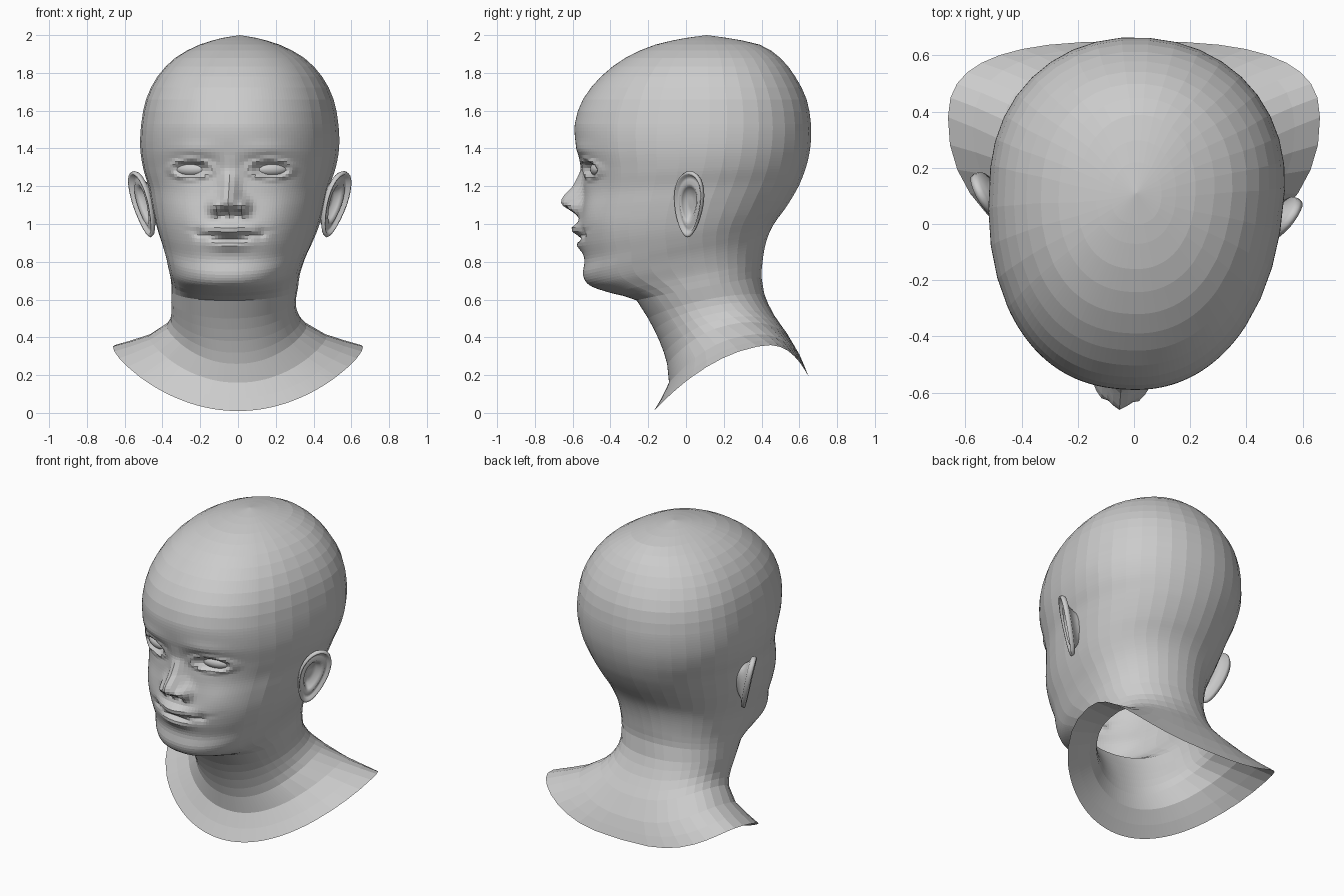
import bpy, bmesh
from math import sin, cos, pi, exp, radians, hypot, copysign
from mathutils import Vector, Matrix

if "Cube" in bpy.data.objects:
    bpy.data.objects.remove(bpy.data.objects["Cube"])

# Key rings, crown to bust rim: front z, front y, back z, back y, half width, y of widest point
KEYS = [
    (1.985, 0.0, 1.985, .22, .09, .10), (1.95, -.16, 1.95, .39, .21, .11),
    (1.88, -.32, 1.88, .50, .34, .13), (1.78, -.45, 1.78, .58, .435, .14),
    (1.66, -.545, 1.66, .64, .495, .15), (1.53, -.588, 1.53, .663, .52, .15),
    (1.40, -.578, 1.41, .66, .525, .14), (1.28, -.545, 1.31, .64, .508, .12),
    (1.18, -.54, 1.22, .607, .478, .09), (1.08, -.55, 1.15, .57, .46, .06),
    (.98, -.565, 1.08, .525, .44, .04), (.90, -.56, 1.02, .48, .42, .03),
    (.81, -.538, .97, .45, .395, .03), (.73, -.545, .92, .43, .372, .04),
    (.675, -.51, .86, .415, .355, .05), (.635, -.40, .79, .405, .34, .07),
    (.595, -.26, .72, .40, .335, .09), (.50, -.20, .63, .415, .33, .11),
    (.38, -.14, .52, .465, .335, .14), (.26, -.10, .42, .535, .37, .20),
    (.16, -.09, .31, .60, .47, .28), (.01, -.17, .19, .65, .662, .36)]
NOSE = [(1.37, 0), (1.29, .012), (1.2, .062), (1.15, .108), (1.12, .122),
        (1.095, .105), (1.07, .06), (1.035, .01), (1.01, 0)]
TURN = -4.5  # the head looks slightly to one side


def turn(co, amount=1.0):
    return Matrix.Rotation(radians(TURN * amount), 3, 'Z') @ Vector(co)


def clamp(v):
    return max(0.0, min(1.0, v))


def spline(a, b, c, d, t):
    return tuple(.5 * (2*q + (r-p)*t + (2*p-5*q+4*r-s)*t*t + (3*q-p-3*r+s)*t**3)
                 for p, q, r, s in zip(a, b, c, d))


def bump(x, z, cx, cz, sx, sz):
    return exp(-((abs(x)-cx)/sx)**2 - ((z-cz)/sz)**2)


def nose_height(z):
    for (z0, h0), (z1, h1) in zip(NOSE, NOSE[1:]):
        if z1 <= z <= z0:
            return h0 + (h1-h0)*(z0-z)/(z0-z1)
    return 0.0


# How far the face stands forward of the plain rings
def face_relief(x, z):
    d = nose_height(z) * exp(-(abs(x)/(.045 + .02*clamp((1.2-z)/.1)))**2)
    d += .05*bump(x, z, .075, 1.09, .032, .04)                 # nostril wings
    d -= .035*bump(x, z, .035, 1.055, .02, .014)               # nostrils
    d += .045*bump(x, z, 0, .972 + .3*x*x, .10, .033)          # upper lip
    d += .022*bump(x, z, 0, .885 + .5*x*x, .10, .028)          # lower lip
    d -= .028*bump(x, z, 0, .925 + .8*x*x, .14, .012)          # mouth line
    d -= .012*bump(x, z, .165, .95, .025, .03)                 # mouth corners
    d += .014*bump(x, z, .26, 1.06, .10, .09)                  # cheeks
    d += .010*bump(x, z, .20, 1.395, .12, .04)                 # brows
    d -= .022*bump(x, z, .17, 1.30, .09, .06)                  # sockets
    e = hypot((abs(x)-.21)/.09, (z-1.29)/.04)
    d += .014*exp(-((e-1.25)/.28)**2) - .02*exp(-(e/.85)**4)   # eyelids
    return d


def make_object(name, bm, smooth=False):
    bmesh.ops.recalc_face_normals(bm, faces=bm.faces[:])
    me = bpy.data.meshes.new(name)
    bm.to_mesh(me)
    bm.free()
    for p in me.polygons:
        p.use_smooth = smooth
    ob = bpy.data.objects.new(name, me)
    bpy.context.collection.objects.link(ob)
    return ob


def bridge(bm, a, b):
    n = len(a)
    for i in range(n):
        bm.faces.new((a[i], a[(i+1) % n], b[(i+1) % n], b[i]))


# Head, neck and bust shell
def build_head():
    half = [radians(52)*i/24 for i in range(24)]
    half += [radians(52) + radians(128)*i/13 for i in range(14)]
    angles = half + [-t for t in reversed(half[1:-1])]
    rings = []
    last = len(KEYS) - 1
    for i in range(last):
        a, b, c, d = (KEYS[max(0, min(last, j))] for j in (i-1, i, i+1, i+2))
        step = .018 if .6 < c[0] < 1.42 else .075
        n = max(1, round(hypot(b[0]-c[0], b[1]-c[1])/step))
        n = min(n, 7)
        rings += [spline(a, b, c, d, k/n) for k in range(n)]
    rings.append(KEYS[-1])
    bm = bmesh.new()
    top = bm.verts.new(turn((0, .11, 2.0)))
    prev = None
    for zf, yf, zb, yb, w, ym in rings:
        shoulder = clamp(1 - zf/.58)
        lift = .225*shoulder
        loop = []
        for t in angles:
            s, c = sin(t), cos(t)
            front = c > 0
            n = 2.25 - .25*shoulder if front else 2.1 + .7*shoulder
            x = w*copysign(abs(s)**(2/n), s)
            if abs(s) < 1e-6:
                x = 0
            reach = (ym-yf) if front else (yb-ym)
            y = ym - copysign(reach*abs(c)**(2/n), c)
            z = zf + (zb-zf)*(y-yf)/(yb-yf) + lift*s*s
            if front and zf > .62:
                y -= face_relief(x, z)
            co = turn((x, y, z), clamp((zf-.3)/.3))
            co.x -= .03*exp(-((zf-.5)/.2)**2)
            loop.append(bm.verts.new(co))
        if prev:
            bridge(bm, prev, loop)
        else:
            for i in range(len(loop)):
                bm.faces.new((top, loop[i], loop[(i+1) % len(loop)]))
        prev = loop
    make_object("head_and_neck", bm)


# Ear: rings from the hollow out to the curled rim, then back to the root
def build_ear(side, name):
    U = Vector((.5, .86, 0)).normalized()
    V = Vector((.25, .05, .97)).normalized()
    N = U.cross(V).normalized()
    centre = Vector((.512, .055, 1.105))
    profile = [(.15, -.035, -.01), (.38, -.035, -.01), (.5, -.012, -.005),
               (.62, .004, 0), (.74, -.008, 0), (.84, -.006, 0), (.9, .014, 0),
               (.97, .016, 0), (1.0, 0, 0), (.95, -.016, 0),
               (.72, -.026, -.015), (.5, -.06, -.03), (.42, -.10, -.035)]
    count = 28
    bm = bmesh.new()
    prev = None
    for r, depth, shift in profile:
        loop = []
        for i in range(count):
            a = 2*pi*i/count
            u = .09*(1 + .25*sin(a))*cos(a)*r + shift
            v = .182*sin(a)*r
            # the rim fades into the flat lobe and the cheek side
            k = depth if depth < 0 else depth*(.45 + .55*clamp(.5 + sin(a)*.6 + cos(a)*.5))
            p = centre + U*u + V*v + N*k
            p.x *= side
            loop.append(bm.verts.new(turn(p)))
        if prev:
            bridge(bm, prev, loop)
        else:
            bm.faces.new(loop)
        prev = loop
    make_object(name, bm, True)


# Eyeball set behind the lids
def build_eye(side, name):
    bm = bmesh.new()
    bmesh.ops.create_uvsphere(bm, u_segments=24, v_segments=14, radius=1)
    for v in bm.verts:
        v.co = turn((side*.21 + v.co.x*.092, -.442 + v.co.y*.05 + side*v.co.x*.02,
                     1.29 + v.co.z*.04))
    make_object(name, bm, True)


build_head()
for side, label in ((1, "right"), (-1, "left")):
    build_ear(side, label + "_ear")
    build_eye(side, label + "_eye")
